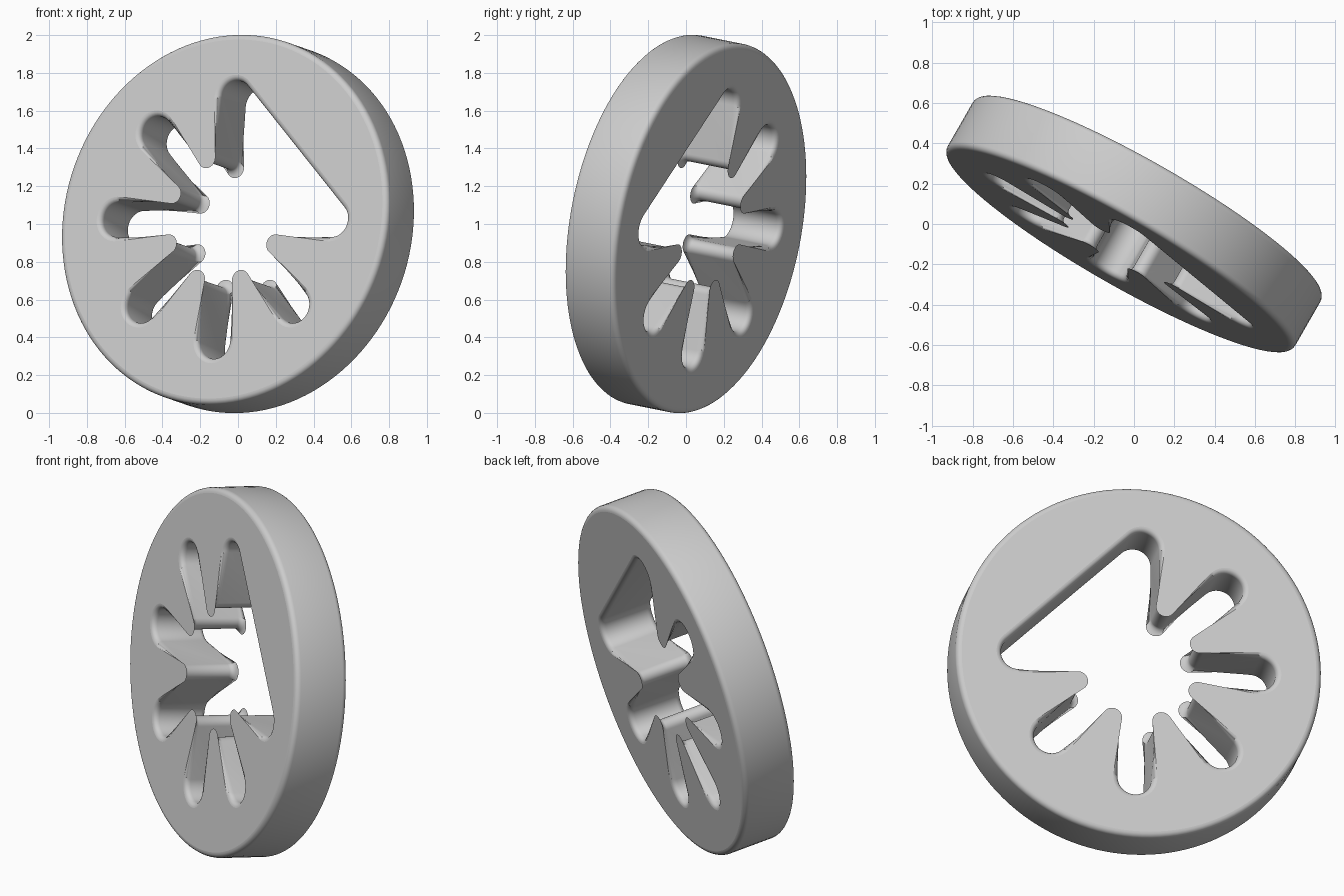
import bpy, bmesh, math
from math import sin, cos, atan2, acos, hypot, radians, pi
from mathutils import Matrix, Vector

if "Cube" in bpy.data.objects:
    bpy.data.objects.remove(bpy.data.objects["Cube"])

R, HALF, FILLET, STEPS = 0.994, 0.155, 0.03, 5
STEP = radians(45)


def arc(c, r, a0, a1, n):
    return [(c[0] + r * cos(a0 + (a1 - a0) * i / n),
             c[1] + r * sin(a0 + (a1 - a0) * i / n)) for i in range(n + 1)]


def polar(r, a):
    return (r * cos(a), r * sin(a))


# Opening outline: seven rounded slots with six fingers between, and one
# straight side where two fingers are left out
def opening(slot_c, slot_r, tip_c, tip_r):
    f = polar(tip_c, STEP / 2)
    dx, dy = f[0] - slot_c, f[1]
    beta = atan2(dy, dx) - acos((slot_r + tip_r) / hypot(dx, dy))
    pts = []
    for k in range(2, 9):
        a = k * STEP
        start = a - (STEP if k == 2 else beta)
        end = a + (STEP if k == 8 else beta)
        pts += arc(polar(slot_c, a), slot_r, start, end, 20)
        if k < 8:
            pts += arc(polar(tip_c, a + STEP / 2), tip_r,
                       a + beta + pi, a + STEP - beta + pi, 12)
    return pts


def circle(r):
    return [polar(r, 2 * pi * i / 128) for i in range(128)]


bm = bmesh.new()


# Loft from front face outline through the rounded rim to the wall and back
def loft(face_pts, wall_pts):
    prof = []
    for i in range(STEPS + 1):
        t = pi / 2 * i / STEPS
        prof.append((sin(t), HALF - FILLET * (1 - cos(t))))
    prof += [(s, -z) for s, z in reversed(prof)]
    rings = []
    for s, z in prof:
        rings.append([bm.verts.new((p[0] + (q[0] - p[0]) * s,
                                    p[1] + (q[1] - p[1]) * s, z))
                      for p, q in zip(face_pts, wall_pts)])
    n = len(face_pts)
    for r0, r1 in zip(rings, rings[1:]):
        for i in range(n):
            j = (i + 1) % n
            bm.faces.new((r0[i], r0[j], r1[j], r1[i]))
    return [[bm.edges.get((r[i], r[(i + 1) % n])) for i in range(n)]
            for r in (rings[0], rings[-1])]


outer = loft(circle(R - FILLET), circle(R))
inner = loft(opening(0.655, 0.12, 0.352, 0.052),
             opening(0.655, 0.092, 0.39, 0.045))

# Flat front and back faces
for a, b, nz in ((outer[0], inner[0], 1), (outer[1], inner[1], -1)):
    bmesh.ops.triangle_fill(bm, edges=a + b, use_beauty=True, normal=(0, 0, nz))
bmesh.ops.recalc_face_normals(bm, faces=bm.faces[:])

rim = set(outer[0] + outer[1] + inner[0] + inner[1])
for fc in bm.faces:
    fc.smooth = True
for e in bm.edges:
    if e in rim or (len(e.link_faces) == 2 and e.calc_face_angle(0) > radians(35)):
        e.smooth = False

me = bpy.data.meshes.new("slotted_disc")
bm.to_mesh(me)
bm.free()
disc = bpy.data.objects.new("slotted_disc", me)
bpy.context.collection.objects.link(disc)

# Turned about 30 degrees and leaning back slightly
w = Vector((-0.49, -0.855, 0.17)).normalized()
u = Vector((0, 0, 1)).cross(w).normalized()
v = w.cross(u)
m = Matrix((u, v, w)).transposed().to_4x4()
m.translation = (0, 0, 1)
disc.matrix_world = m
